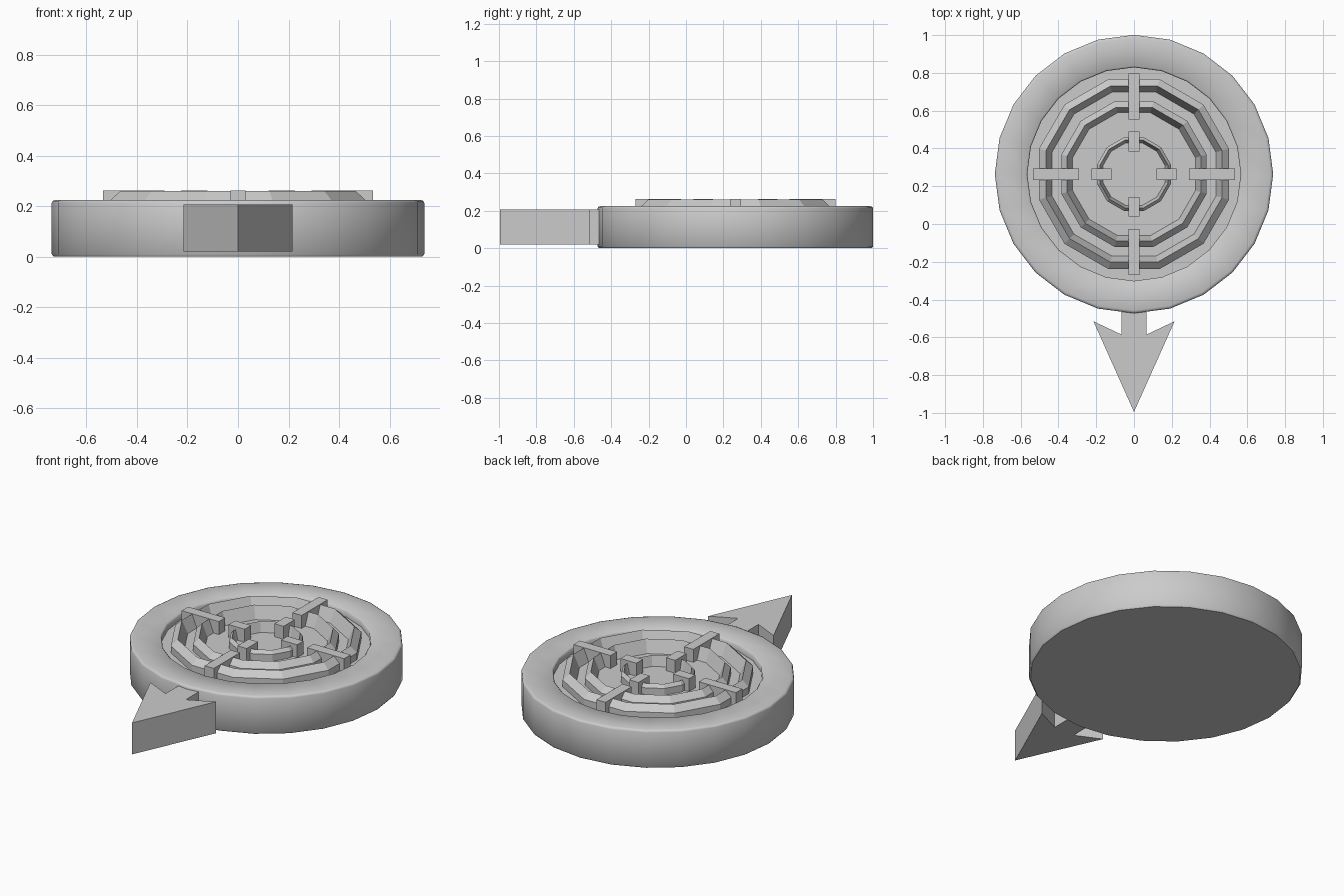
import bpy, bmesh, math

if "Cube" in bpy.data.objects:
    bpy.data.objects.remove(bpy.data.objects["Cube"])

CY = 0.264      # centre of the disc along y
FLOOR = 0.185   # height of the recessed floor


def finish(name, bm, smooth=False):
    bmesh.ops.remove_doubles(bm, verts=bm.verts, dist=1e-5)
    bmesh.ops.recalc_face_normals(bm, faces=bm.faces)
    me = bpy.data.meshes.new(name)
    bm.to_mesh(me)
    bm.free()
    ob = bpy.data.objects.new(name, me)
    bpy.context.collection.objects.link(ob)
    if smooth:
        bpy.ops.object.select_all(action='DESELECT')
        ob.select_set(True)
        bpy.context.view_layer.objects.active = ob
        bpy.ops.object.shade_smooth_by_angle(angle=math.radians(50))
    return ob


def lathe(name, profile, sides, offset=0.0, loop=False, smooth=False):
    """Revolve (radius, z) points around the disc axis."""
    bm = bmesh.new()
    rows = []
    for i in range(sides):
        a = offset + 2 * math.pi * i / sides
        rows.append([bm.verts.new((r * math.cos(a), CY + r * math.sin(a), z))
                     for r, z in profile])
    n = len(profile)
    for i in range(sides):
        p, q = rows[i], rows[(i + 1) % sides]
        for j in range(n if loop else n - 1):
            k = (j + 1) % n
            bm.faces.new((p[j], q[j], q[k], p[k]))
    return finish(name, bm, smooth)


def prism(name, points, z0, z1):
    """Extrude an outline of (x, y) points upward."""
    bm = bmesh.new()
    f = bm.faces.new([bm.verts.new((x, y, z0)) for x, y in points])
    ext = bmesh.ops.extrude_face_region(bm, geom=[f])["geom"]
    bmesh.ops.translate(bm, vec=(0, 0, z1 - z0),
                        verts=[v for v in ext if isinstance(v, bmesh.types.BMVert)])
    return finish(name, bm)


# round body with a raised rim and recessed floor
lathe("body", [(0, 0), (0.729, 0), (0.737, 0.01), (0.737, 0.213), (0.733, 0.221),
               (0.722, 0.225), (0.573, 0.225), (0.565, 0.217), (0.565, FLOOR),
               (0, FLOOR)], 24, smooth=True)

# twelve-sided grille rings: flats face the axes, so sizes are given across flats
c = math.cos(math.pi / 12)
rings = {
    "outer_ring": [(0.503, FLOOR), (0.503, 0.225), (0.466, 0.26), (0.434, FLOOR)],
    "middle_ring": [(0.385, FLOOR), (0.385, 0.225), (0.354, 0.26), (0.325, FLOOR)],
    "inner_ring": [(0.195, FLOOR), (0.195, 0.225), (0.180, 0.245), (0.165, FLOOR)],
}
for name, prof in rings.items():
    lathe(name, [(r / c, z) for r, z in prof], 12, math.pi / 12, loop=True)

# four long and four short bars crossing the rings
for i in range(4):
    a = i * math.pi / 2
    for name, r0, r1 in (("long_bar", 0.290, 0.534), ("short_bar", 0.120, 0.225)):
        pts = [(r0, -0.03), (r1, -0.03), (r1, 0.03), (r0, 0.03)]
        prism(f"{name}_{i + 1}",
              [(x * math.cos(a) - y * math.sin(a),
                CY + x * math.sin(a) + y * math.cos(a)) for x, y in pts],
              FLOOR - 0.005, 0.262)

# arrow pointing to the front
half = [(0.067, -0.45), (0.067, -0.585), (0.215, -0.515)]
prism("arrow", half + [(0, -0.995)] + [(-x, y) for x, y in reversed(half)], 0.02, 0.207)
